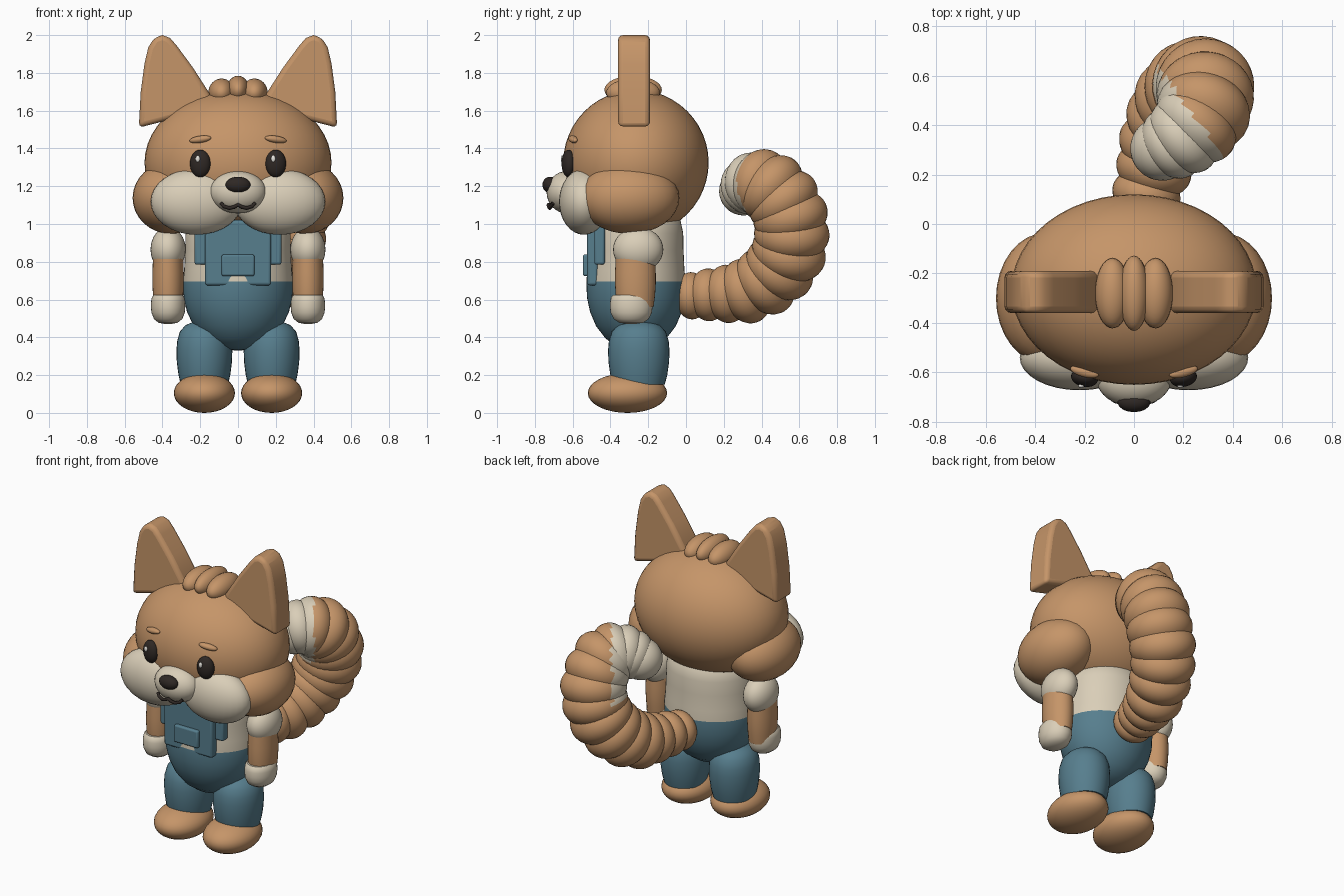
import bpy, bmesh, math
from mathutils import Vector, Matrix

if "Cube" in bpy.data.objects:
    bpy.data.objects.remove(bpy.data.objects["Cube"])


def material(name, rgb):
    m = bpy.data.materials.new(name)
    m.diffuse_color = (*rgb, 1)
    m.use_nodes = True
    m.node_tree.nodes["Principled BSDF"].inputs["Base Color"].default_value = m.diffuse_color
    return m


BROWN = material("tan fur", (0.56, 0.30, 0.14))
CREAM = material("cream", (0.70, 0.62, 0.48))
BLUE = material("denim blue", (0.095, 0.21, 0.27))
DARK = material("dark brown", (0.028, 0.021, 0.018))
WHITE = material("eye shine", (0.85, 0.83, 0.78))


def finish(name, bm, mats, angle=40):
    bmesh.ops.recalc_face_normals(bm, faces=bm.faces)
    me = bpy.data.meshes.new(name)
    bm.to_mesh(me)
    bm.free()
    for m in mats:
        me.materials.append(m)
    ob = bpy.data.objects.new(name, me)
    bpy.context.collection.objects.link(ob)
    bpy.ops.object.select_all(action='DESELECT')
    ob.select_set(True)
    bpy.context.view_layer.objects.active = ob
    bpy.ops.object.shade_smooth_by_angle(angle=math.radians(angle))
    return ob


def ball(name, loc, rad, mat, rot=(0, 0, 0), seg=32):
    bm = bmesh.new()
    bmesh.ops.create_uvsphere(bm, u_segments=seg, v_segments=seg // 2, radius=1)
    bmesh.ops.scale(bm, vec=rad, verts=bm.verts)
    ob = finish(name, bm, [mat])
    ob.location, ob.rotation_euler = loc, rot
    return ob


def lathe(name, loc, profile, yscale, mats, split=None, seg=32):
    """Revolve (radius, z) points; faces above split use the second material."""
    bm = bmesh.new()
    rings = []
    for r, z in profile:
        rings.append([bm.verts.new((r * math.cos(2 * math.pi * i / seg),
                                    r * yscale * math.sin(2 * math.pi * i / seg), z))
                      for i in range(seg)])
    for a, b in zip(rings, rings[1:]):
        for i in range(seg):
            j = (i + 1) % seg
            f = bm.faces.new((a[i], a[j], b[j], b[i]))
            if split is not None and f.calc_center_median().z > split:
                f.material_index = 1
    bm.faces.new(rings[0])
    top = bm.faces.new(rings[-1])
    top.material_index = 0 if split is None else 1
    ob = finish(name, bm, mats)
    ob.location = loc
    return ob


def rounded(ob, width, segments=3):
    mod = ob.modifiers.new("rounded edges", 'BEVEL')
    mod.width, mod.segments, mod.limit_method = width, segments, 'ANGLE'
    mod.angle_limit = math.radians(40)


def box(name, lo, hi, mat, bevel):
    bm = bmesh.new()
    bmesh.ops.create_cube(bm, size=1)
    lo, hi = Vector(lo), Vector(hi)
    bmesh.ops.scale(bm, vec=hi - lo, verts=bm.verts)
    bmesh.ops.translate(bm, vec=(lo + hi) / 2, verts=bm.verts)
    ob = finish(name, bm, [mat])
    rounded(ob, bevel)
    return ob


# Head and face
ball("head", (0, -0.265, 1.325), (0.495, 0.385, 0.385), BROWN, seg=48)
ball("muzzle", (0, -0.63, 1.168), (0.15, 0.108, 0.112), CREAM)
ball("nose", (0, -0.72, 1.207), (0.066, 0.04, 0.043), DARK)

# Mouth: a thin w-shaped tube
cu = bpy.data.curves.new("mouth", 'CURVE')
cu.dimensions, cu.bevel_depth, cu.bevel_resolution = '3D', 0.01, 2
cu.use_fill_caps = True
sp = cu.splines.new('POLY')
path = [(-0.09, -0.705, 1.11), (-0.075, -0.715, 1.093), (-0.045, -0.722, 1.084), (-0.02, -0.726, 1.09),
        (0, -0.728, 1.102)]
path += [(-x, y, z) for x, y, z in reversed(path[:-1])]
sp.points.add(len(path) - 1)
for p, co in zip(sp.points, path):
    p.co = (*co, 1)
cu.materials.append(DARK)
mouth = bpy.data.objects.new("mouth", cu)
bpy.context.collection.objects.link(mouth)

# Hair tuft
for i, n in enumerate(("left", "middle", "right")):
    s = i - 1
    ball("hair_tuft_" + n, (0.087 * s, -0.28, 1.71 - 0.015 * abs(s)),
         (0.06 if s == 0 else 0.07, 0.152 - 0.01 * abs(s), 0.075), BROWN)

EAR = [(0.525, 1.51), (0.515, 1.70), (0.495, 1.85), (0.475, 1.935), (0.445, 1.985), (0.40, 2.0),
       (0.36, 1.985), (0.325, 1.945), (0.24, 1.83), (0.15, 1.69), (0.14, 1.61)]
SLEEVE_Z = 0.865
for s, n in ((-1, "left"), (1, "right")):
    # Eyes, shine and brows
    ball("eye_" + n, (0.2 * s, -0.622, 1.32), (0.055, 0.036, 0.073), DARK, (0, 0, 0.2 * s))
    ball("eye_shine_" + n, (0.2 * s - 0.013, -0.655, 1.345), (0.012, 0.008, 0.018), WHITE, seg=16)
    ball("brow_" + n, (0.2 * s, -0.597, 1.448), (0.06, 0.022, 0.019), BROWN, (0, 0.14 * s, 0.25 * s), 24)
    # Cheeks
    ball("side_cheek_" + n, (0.355 * s, -0.3, 1.138), (0.203, 0.265, 0.19), BROWN)
    ball("front_cheek_" + n, (0.22 * s, -0.54, 1.118), (0.242, 0.132, 0.175), CREAM)
    # Ears: extruded outline with rounded edges
    bm = bmesh.new()
    face = bm.faces.new([bm.verts.new((x * s, -0.36, z)) for x, z in EAR])
    ext = bmesh.ops.extrude_face_region(bm, geom=[face])
    bmesh.ops.translate(bm, vec=(0, 0.17, 0), verts=[v for v in ext["geom"] if isinstance(v, bmesh.types.BMVert)])
    rounded(finish("ear_" + n, bm, [BROWN]), 0.026)
    # Arms: sleeve, forearm and hand
    ball("sleeve_" + n, (0.37 * s, -0.253, SLEEVE_Z), (0.093, 0.133, 0.118), CREAM)
    arm = lathe("forearm_" + n, (0.37 * s, -0.268, 0),
                [(0.074, 0.56), (0.08, 0.62), (0.083, 0.68), (0.083, 0.74), (0.08, 0.83)], 1.3, [BROWN])
    hand = lathe("hand_" + n, (0.37 * s, -0.29, 0),
                 [(0.015, 0.47), (0.05, 0.477), (0.075, 0.497), (0.088, 0.53), (0.091, 0.56),
                  (0.09, 0.59), (0.086, 0.612), (0.076, 0.625)], 1.24, [CREAM])
    # Legs and feet
    lathe("trouser_leg_" + n, (0.178 * s, -0.25, 0),
          [(0.125, 0.15), (0.137, 0.2), (0.146, 0.27), (0.148, 0.33), (0.144, 0.38),
           (0.13, 0.43), (0.1, 0.465), (0.05, 0.485), (0.01, 0.49)], 1.1, [BLUE])
    ball("foot_" + n, (0.178 * s, -0.31, 0.105), (0.162, 0.21, 0.105), BROWN)
    # Overall straps
    x = sorted((0.165 * s, 0.23 * s))
    box("strap_" + n, (x[0], -0.485, 0.785), (x[1], -0.43, 1.02), BLUE, 0.012)

# Torso: trousers below, shirt above
lathe("torso", (0, -0.265, 0),
      [(0.01, 0.33), (0.06, 0.336), (0.12, 0.355), (0.18, 0.395), (0.235, 0.46), (0.27, 0.535),
       (0.288, 0.61), (0.292, 0.695), (0.285, 0.76), (0.28, 0.86), (0.278, 0.95), (0.26, 1.03), (0.2, 1.08)],
      0.9, [BLUE, CREAM], 0.695, 48)
box("bib", (-0.175, -0.523, 0.675), (0.175, -0.465, 1.02), BLUE, 0.014)
box("bib_pocket", (-0.087, -0.546, 0.725), (0.087, -0.51, 0.838), BLUE, 0.01)

# Tail: overlapping lumps along a curl, with a cream tip
TAIL = [(0.03, 0.03, 0.62, 0.125), (0.05, 0.12, 0.625, 0.14), (0.08, 0.22, 0.63, 0.155),
        (0.11, 0.32, 0.645, 0.175), (0.15, 0.42, 0.695, 0.187), (0.19, 0.495, 0.765, 0.195),
        (0.235, 0.545, 0.85, 0.2), (0.27, 0.56, 0.945, 0.2), (0.287, 0.553, 1.04, 0.2),
        (0.288, 0.515, 1.125, 0.197), (0.28, 0.455, 1.19, 0.192), (0.25, 0.40, 1.218, 0.18),
        (0.2, 0.355, 1.215, 0.165), (0.155, 0.325, 1.195, 0.15), (0.115, 0.305, 1.175, 0.13)]
pts = [Vector(t[:3]) for t in TAIL]
bm = bmesh.new()
for i, (p, t) in enumerate(zip(pts, TAIL)):
    axis = pts[min(i + 1, len(pts) - 1)] - pts[max(i - 1, 0)]
    squash = 1 if i == len(pts) - 1 else 0.72
    mat = (Matrix.Translation(p) @ axis.to_track_quat('Z', 'Y').to_matrix().to_4x4()
           @ Matrix.Diagonal((t[3], t[3], t[3] * squash, 1)))
    bmesh.ops.create_uvsphere(bm, u_segments=32, v_segments=20, radius=1, matrix=mat)
tip_dir = Vector((-0.8, -0.6, 0))
for f in bm.faces:
    c = f.calc_center_median()
    if c.z > 1.0 and (c - Vector((0.25, 0.425, 0))).dot(tip_dir) > 0:
        f.material_index = 1
finish("tail", bm, [BROWN, CREAM])
